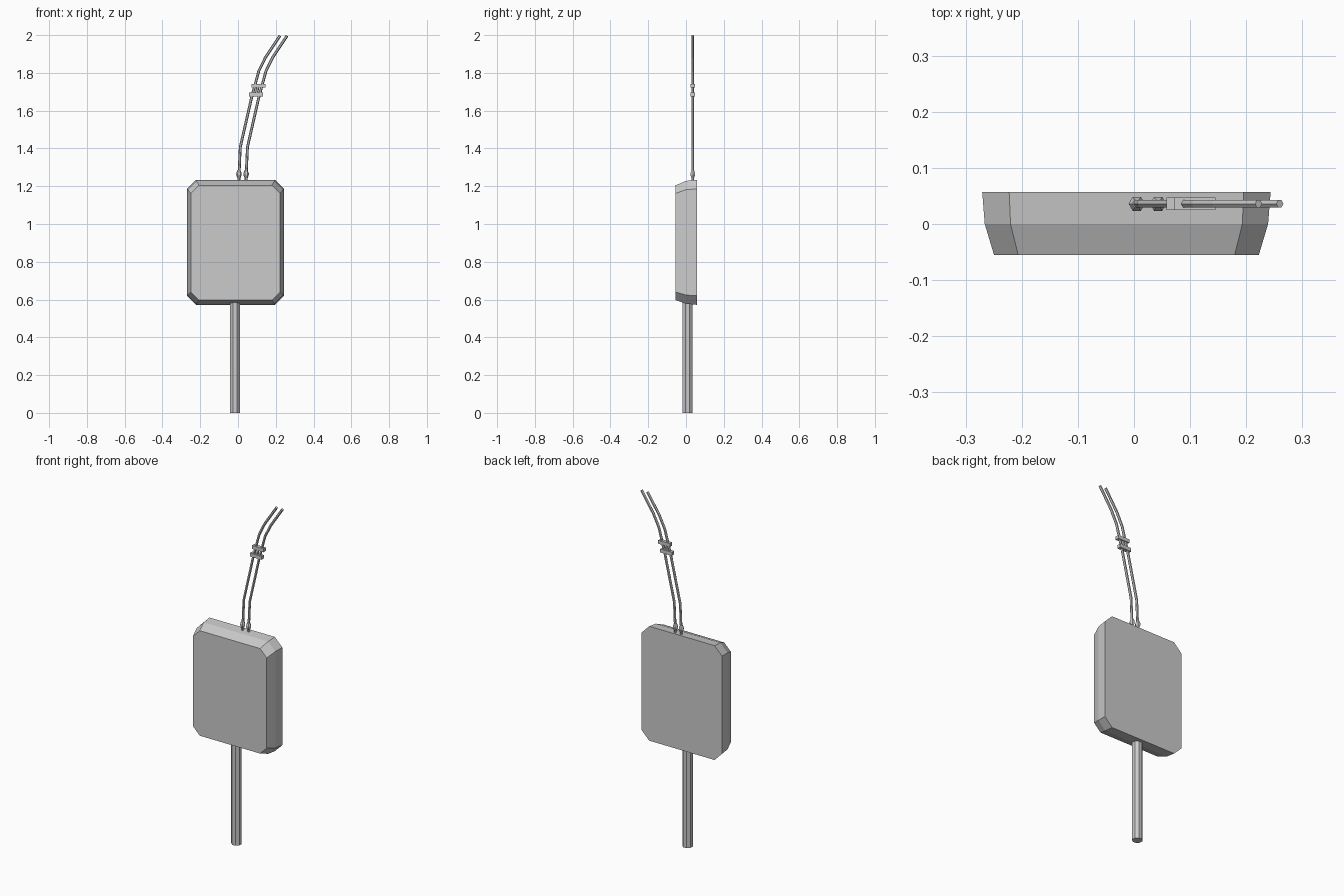
import bpy, bmesh, math
from mathutils import Vector, Matrix

if "Cube" in bpy.data.objects:
    bpy.data.objects.remove(bpy.data.objects["Cube"])

CX = -0.0135          # panel and pole centre line
CABLE_Y = 0.036


def finish(name, bm):
    bmesh.ops.recalc_face_normals(bm, faces=bm.faces[:])
    me = bpy.data.meshes.new(name)
    bm.to_mesh(me)
    bm.free()
    ob = bpy.data.objects.new(name, me)
    bpy.context.collection.objects.link(ob)
    return ob


def loft(name, rings):
    """Skin a list of closed rings and cap both ends."""
    bm = bmesh.new()
    vs = [[bm.verts.new(p) for p in r] for r in rings]
    n = len(vs[0])
    for a, b in zip(vs, vs[1:]):
        for i in range(n):
            bm.faces.new((a[i], a[(i + 1) % n], b[(i + 1) % n], b[i]))
    bm.faces.new(vs[0])
    bm.faces.new(vs[-1])
    return finish(name, bm)


def cut_rect(y, hw, z0, z1, c):
    """Rectangle with clipped corners in the XZ plane."""
    pts = [(-hw + c, z0), (hw - c, z0), (hw, z0 + c), (hw, z1 - c),
           (hw - c, z1), (-hw + c, z1), (-hw, z1 - c), (-hw, z0 + c)]
    return [(CX + x, y, z) for x, z in pts]


def ring(x, y, z, r, n, turn=0.0):
    return [(x + r * math.cos(turn + 2 * math.pi * i / n),
             y + r * math.sin(turn + 2 * math.pi * i / n), z) for i in range(n)]


def tube(name, path, r, n=6):
    """Tube along an XZ path, mitred at each bend, level ends."""
    P = [Vector(p) for p in path]
    rings = []
    for i, p in enumerate(P):
        d = (P[min(i + 1, len(P) - 1)] - P[max(i - 1, 0)]).normalized()
        side = Vector((d.z, 0, -d.x))
        rings.append([p + side * r * math.cos(2 * math.pi * k / n)
                      + Vector((0, 1, 0)) * r * math.sin(2 * math.pi * k / n)
                      for k in range(n)])
    return loft(name, rings)


# Panel body: clipped rectangle tapering to the front
loft("panel", [cut_rect(-0.055, 0.236, 0.597, 1.205, 0.043),
               cut_rect(0.0, 0.2525, 0.578, 1.228, 0.046),
               cut_rect(0.057, 0.257, 0.572, 1.234, 0.048)])

# Support pole
loft("pole", [ring(-0.0155, 0.008, z, 0.028, 8, math.pi / 8) for z in (0, 0.59)])

# Two cables with plugs at the panel
path = [(0.005, 1.25), (0.012, 1.407), (0.072, 1.67), (0.11, 1.81),
        (0.146, 1.883), (0.222, 1.997)]
for side, dx in (("left", 0.0), ("right", 0.038)):
    tube("cable_" + side, [(x + dx, CABLE_Y, z) for x, z in path], 0.0075)
    loft("plug_" + side, [ring(0.005 + dx, CABLE_Y, z, r, 6)
                          for z, r in ((1.228, 0.007), (1.243, 0.008),
                                       (1.26, 0.0145), (1.268, 0.0145), (1.285, 0.008))])

# Clips holding the cables together
for name, x, z in (("upper_clip", 0.108, 1.732), ("lower_clip", 0.095, 1.685)):
    bm = bmesh.new()
    bmesh.ops.create_cube(bm, size=1, matrix=Matrix.Translation((x, CABLE_Y, z))
                          @ Matrix.Diagonal((0.074, 0.022, 0.02, 1)))
    finish(name, bm)

# Short link between the clips
tube("clip_link", [(0.097, CABLE_Y, 1.69), (0.106, CABLE_Y, 1.73)], 0.008)
